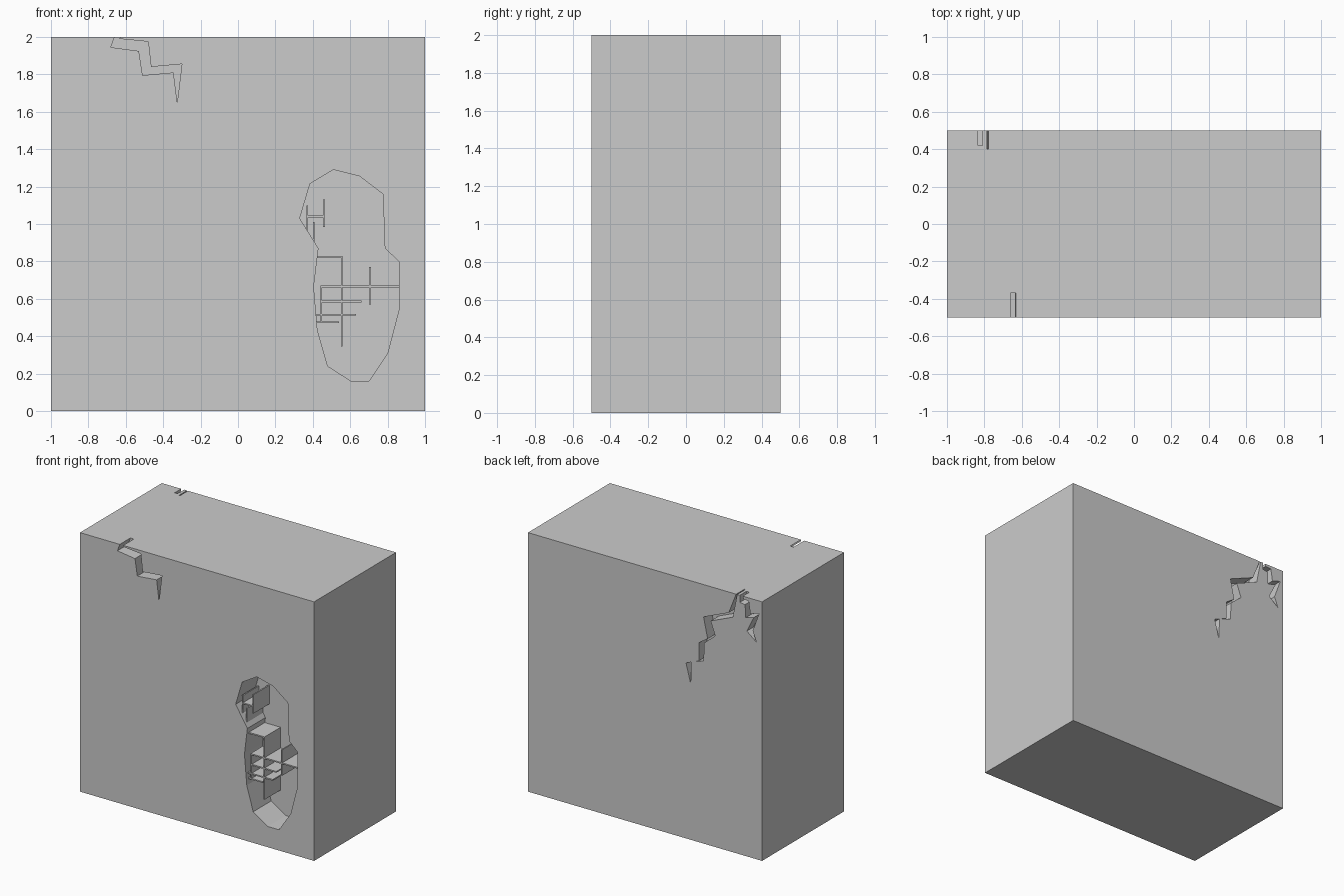
import bpy, bmesh
from mathutils import Vector
from mathutils.geometry import tessellate_polygon

if "Cube" in bpy.data.objects:
    bpy.data.objects.remove(bpy.data.objects["Cube"])


def mesh_object(name, bm):
    bmesh.ops.remove_doubles(bm, verts=bm.verts[:], dist=0.0001)
    bmesh.ops.recalc_face_normals(bm, faces=bm.faces[:])
    me = bpy.data.meshes.new(name)
    bm.to_mesh(me)
    bm.free()
    ob = bpy.data.objects.new(name, me)
    bpy.context.collection.objects.link(ob)
    return ob


def fill(bm, *loops):
    # flat face from an outer loop and optional holes
    verts = [bm.verts.new(p) for loop in loops for p in loop]
    for tri in tessellate_polygon([[Vector(p) for p in loop] for loop in loops]):
        bm.faces.new([verts[i] for i in tri])


def at_y(path, y):
    return [(x, y, z) for x, z in path]


def recess(bm, path, y0, y1, closed):
    # side walls and floor of a hollow or crack
    a, b = at_y(path, y0), at_y(path, y1)
    n = len(path)
    for i in range(n if closed else n - 1):
        j = (i + 1) % n
        bm.faces.new([bm.verts.new(p) for p in (a[i], a[j], b[j], b[i])])
    fill(bm, b)


def add_box(bm, x0, x1, y0, y1, z0, z1):
    for v in bmesh.ops.create_cube(bm, size=1)["verts"]:
        v.co = Vector((x0 if v.co.x < 0 else x1,
                       y0 if v.co.y < 0 else y1,
                       z0 if v.co.z < 0 else z1))


# Broken-out hollow in the front
hollow = [(.51, 1.29), (.65, 1.255), (.775, 1.16), (.785, .87), (.86, .80),
          (.86, .54), (.80, .31), (.70, .16), (.605, .16), (.48, .24),
          (.425, .43), (.405, .665), (.43, .87), (.33, 1.03), (.385, 1.215)]
# Cracks, each running from the top edge and back to it
front_crack = [(-.66, 2), (-.68, 1.945), (-.53, 1.925), (-.51, 1.795),
               (-.345, 1.81), (-.325, 1.65), (-.30, 1.855), (-.465, 1.84),
               (-.48, 1.975), (-.635, 1.99), (-.63, 2)]
long_crack = [(-.778, 2), (-.715, 1.84), (-.50, 1.75), (-.535, 1.59),
              (-.46, 1.54), (-.46, 1.40), (-.35, 1.355), (-.39, 1.205),
              (-.395, 1.375), (-.50, 1.41), (-.505, 1.55), (-.60, 1.63),
              (-.56, 1.735), (-.75, 1.815), (-.787, 2)]
short_crack = [(-.835, 2), (-.835, 1.98), (-.885, 1.975), (-.90, 1.88),
               (-.975, 1.905), (-.92, 1.755), (-.952, 1.675), (-.87, 1.74),
               (-.93, 1.86), (-.86, 1.84), (-.855, 1.94), (-.81, 1.945), (-.81, 2)]
F, B = -0.5, 0.5
cracks = [(front_crack[::-1], F, -0.37), (long_crack, B, 0.40), (short_crack[::-1], B, 0.42)]

# Wall block: front, back, top, bottom and ends
bm = bmesh.new()
base = [(-1, 0), (1, 0), (1, 2)]
fill(bm, at_y(base + cracks[0][0] + [(-1, 2)], F), at_y(hollow, F))
fill(bm, at_y(base + cracks[1][0] + cracks[2][0] + [(-1, 2)], B))


def notches(items):
    out = []
    for path, y0, y1 in items:
        xa, xb = path[0][0], path[-1][0]
        out += [(xa, y0, 2), (xa, y1, 2), (xb, y1, 2), (xb, y0, 2)]
    return out


fill(bm, [(1, B, 2)] + notches(cracks[1:]) + [(-1, B, 2), (-1, F, 2)]
     + notches(cracks[:1])[::-1] + [(1, F, 2)])
fill(bm, [(-1, F, 0), (1, F, 0), (1, B, 0), (-1, B, 0)])
for x in (-1, 1):
    fill(bm, [(x, F, 0), (x, B, 0), (x, B, 2), (x, F, 2)])
recess(bm, hollow, F, -0.28, True)
for path, y0, y1 in cracks:
    recess(bm, path, y0, y1, False)
mesh_object("wall_block", bm)

# Thin mortar joints left standing in the hollow
T = 0.005
upright = [(.37, .965, 1.10), (.46, .985, 1.13), (.405, .90, 1.01),
           (.555, .345, .83), (.705, .57, .77), (.445, .475, .67)]
level = [(1.04, .37, .46), (.825, .42, .56), (.665, .445, .86),
         (.585, .445, .66), (.515, .415, .63), (.475, .42, .54)]
bm = bmesh.new()
for x, z0, z1 in upright:
    add_box(bm, x - T, x + T, -0.475, -0.278, z0, z1)
for z, x0, x1 in level:
    add_box(bm, x0, x1, -0.475, -0.278, z - T, z + T)
mesh_object("mortar_joints", bm)
